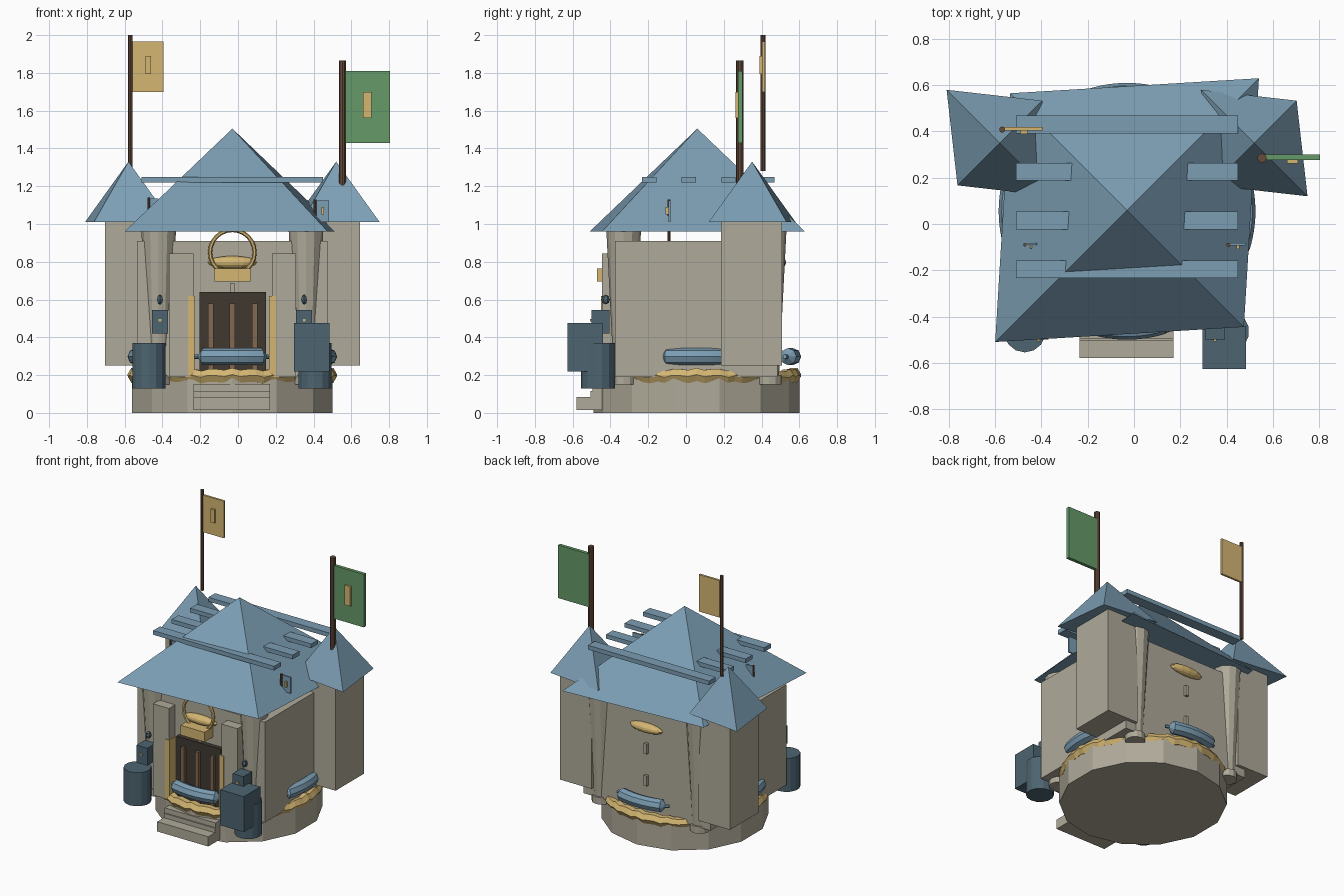
import bpy, bmesh, math
from mathutils import Vector, Matrix

if "Cube" in bpy.data.objects:
    bpy.data.objects.remove(bpy.data.objects["Cube"])

CX, CY = -0.03, 0.055   # axis of the building


def mat(name, c):
    m = bpy.data.materials.new(name)
    m.diffuse_color = (*c, 1)
    m.use_nodes = True
    m.node_tree.nodes["Principled BSDF"].inputs["Base Color"].default_value = m.diffuse_color
    return m


STONE = mat("stone", (0.43, 0.40, 0.32))
ROOF = mat("slate_blue", (0.20, 0.34, 0.45))
STEEL = mat("dark_blue", (0.075, 0.13, 0.165))
GOLD = mat("gold", (0.66, 0.47, 0.17))
WOOD = mat("wood", (0.13, 0.07, 0.045))
BAR = mat("light_wood", (0.22, 0.14, 0.08))
DARK = mat("dark_wood", (0.05, 0.04, 0.03))
GREEN = mat("green_cloth", (0.13, 0.32, 0.14))


def finish(name, bm, m, smooth=False):
    bmesh.ops.recalc_face_normals(bm, faces=bm.faces)
    me = bpy.data.meshes.new(name)
    bm.to_mesh(me)
    bm.free()
    me.materials.append(m)
    ob = bpy.data.objects.new(name, me)
    bpy.context.collection.objects.link(ob)
    if smooth:
        for p in me.polygons:
            p.use_smooth = True
    return ob


def box(name, x, y, z, m):
    """Box from (min, max) pairs."""
    bm = bmesh.new()
    bmesh.ops.create_cube(bm, size=1)
    for v in bm.verts:
        v.co = [(a[0] + a[1]) / 2 + c * (a[1] - a[0]) for a, c in zip((x, y, z), v.co)]
    return finish(name, bm, m)


def cyl(name, x, y, z0, z1, r0, r1, n, m, smooth=False):
    bm = bmesh.new()
    bmesh.ops.create_cone(bm, cap_ends=True, segments=n, radius1=r0, radius2=r1, depth=z1 - z0,
                          matrix=Matrix.Translation((x, y, (z0 + z1) / 2)))
    return finish(name, bm, m, smooth)


def ball(name, loc, scale, m, u=12, v=8):
    bm = bmesh.new()
    bmesh.ops.create_uvsphere(bm, u_segments=u, v_segments=v, radius=1,
                              matrix=Matrix.Translation(loc) @ Matrix.Diagonal((*scale, 1)))
    return finish(name, bm, m)


def pyramid(name, x, y, z0, z1, a, b, m):
    """Slightly skewed four-sided roof; a and b are its two half diagonals."""
    bm = bmesh.new()
    base = [bm.verts.new((x + dx, y + dy, z0)) for dx, dy in ((-a, a), (-b, -b), (a, -a), (b, b))]
    top = bm.verts.new((x, y, z1))
    bm.faces.new(base)
    for i in range(4):
        bm.faces.new((base[i], base[(i + 1) % 4], top))
    return finish(name, bm, m)


def arc_tube(name, mid, half, R, radius, height, steps, sides, m, smooth=False):
    """Tube bent around the building axis; radius and height are functions of t in -1..1."""
    bm = bmesh.new()
    rings = []
    for i in range(steps + 1):
        t = 2 * i / steps - 1
        a = mid + t * half
        ring = []
        for k in range(sides):
            q = math.tau * k / sides
            d = R + radius(t) * math.cos(q)
            ring.append(bm.verts.new((CX + d * math.cos(a), CY + d * math.sin(a),
                                      height(t) + radius(t) * math.sin(q))))
        rings.append(ring)
    for r, s in zip(rings, rings[1:]):
        for k in range(sides):
            bm.faces.new((r[k], r[(k + 1) % sides], s[(k + 1) % sides], s[k]))
    bm.faces.new(rings[0])
    bm.faces.new(rings[-1])
    return finish(name, bm, m, smooth)


# Plinth and steps
cyl("plinth", CX, CY, 0, 0.19, 0.545, 0.545, 14, STONE)
box("step_lower", (-0.235, 0.17), (-0.58, -0.44), (0.015, 0.085), STONE)
box("step_middle", (-0.235, 0.17), (-0.505, -0.40), (0.085, 0.117), STONE)
box("step_upper", (-0.235, 0.17), (-0.495, -0.36), (0.117, 0.152), STONE)

# Hall and side towers
box("hall", (-0.535, 0.475), (-0.375, 0.485), (0.19, 0.91), STONE)
for side, x in (("left", -0.58), ("right", 0.52)):
    box(side + "_tower", (x - 0.125, x + 0.125), (0.185, 0.508), (0.25, 1.01), STONE)
    pyramid(side + "_tower_roof", x, 0.35, 1.01, 1.33, 0.23, 0.183, ROOF)

# Flared columns at the four corners
for x in (-0.42, 0.36):
    for y in (-0.33, 0.44):
        cyl("column_foot", x, y, 0.15, 0.20, 0.066, 0.066, 12, STONE)
        cyl("column", x, y, 0.19, 0.97, 0.052, 0.092, 12, STONE)

# Main roof and battens
pyramid("main_roof", CX, 0.06, 0.96, 1.505, -0.505, 0.57, ROOF)
for y in (-0.195, 0.015, 0.225, 0.43):
    box("roof_batten", (-0.51, 0.45), (y - 0.038, y + 0.038), (1.22, 1.25), ROOF)

# Padded swags around the plinth
for i in range(4):
    a = i * math.pi / 2
    arc_tube("blue_swag", a, 0.41, 0.51,
             lambda t: 0.045 if abs(t) < 0.85 else 0.012, lambda t: 0.298, 16, 8, ROOF)
    arc_tube("gold_swag", a, 0.70, 0.515,
             lambda t: 0.032 + 0.008 * math.cos(t * math.pi / 2) - 0.012 * (abs(t) > 0.95),
             lambda t: 0.185 + 0.012 * math.cos(t * 1.5) + 0.006 * math.cos(t * 22), 18, 6, GOLD)

# Entrance: door, bars, jambs, pilasters
box("door", (-0.205, 0.148), (-0.405, -0.36), (0.2, 0.64), DARK)
for x in (-0.145, -0.03, 0.088):
    box("door_bar", (x - 0.014, x + 0.014), (-0.425, -0.39), (0.2, 0.58), BAR)
for x in (-0.247, 0.183):
    box("door_jamb", (x - 0.018, x + 0.018), (-0.45, -0.37), (0.19, 0.62), GOLD)
for x in (-0.30, 0.243):
    box("pilaster", (x - 0.064, x + 0.064), (-0.445, -0.36), (0.19, 0.845), STONE)
box("door_plaque", (-0.125, 0.065), (-0.472, -0.37), (0.695, 0.765), GOLD)

# Hoop above the door
bpy.ops.mesh.primitive_torus_add(location=(CX, -0.405, 0.85), rotation=(math.pi / 2, 0, 0),
                                 major_radius=0.118, minor_radius=0.011,
                                 major_segments=24, minor_segments=6)
hoop = bpy.context.object
hoop.name = "door_hoop"
hoop.data.materials.append(GOLD)

# Lens ornaments and slits on front and back walls
for y in (-0.38, 0.49):
    ball("wall_lens", (CX, y, 0.797), (0.13, 0.04, 0.034), GOLD)
    for z in (0.65, 0.42):
        box("wall_slit", (CX - 0.012, CX + 0.012), (y - 0.015, y + 0.015),
            (z - 0.037, z + 0.037), STONE)

# Lanterns on the front columns
for x in (-0.413, 0.35):
    box("lantern", (x - 0.043, x + 0.043), (-0.50, -0.405), (0.42, 0.545), STEEL)
    box("lantern_stud", (x - 0.007, x + 0.007), (-0.507, -0.49), (0.483, 0.497), GOLD)
    ball("lantern_knob", (x, -0.425, 0.6), (0.018, 0.022, 0.026), STEEL, 6, 4)

# Barrels and crate
cyl("left_barrel", -0.472, -0.465, 0.13, 0.37, 0.09, 0.09, 14, STEEL)
cyl("right_barrel", 0.408, -0.465, 0.13, 0.37, 0.09, 0.09, 14, STEEL)
box("crate", (0.297, 0.485), (-0.627, -0.44), (0.22, 0.475), STEEL)


# Banners: pole, cloth and emblem
def banner(name, px, py, pz, r, x, z, ex, ez, cloth, pole, emblem):
    cyl(name + "_pole", px, py, *pz, r, r, 10, pole)
    t = r * 0.6
    box(name + "_cloth", x, (py + 0.003 - t, py + 0.003 + t), z, cloth)
    box(name + "_emblem", ex, (py - t - 0.012, py), ez, emblem)


banner("tall_banner", -0.57, 0.408, (1.28, 2.0), 0.013,
       (-0.56, -0.395), (1.70, 1.965), (-0.49, -0.46), (1.795, 1.89), GOLD, WOOD, GOLD)
banner("wide_banner", 0.553, 0.285, (1.2, 1.865), 0.02,
       (0.565, 0.805), (1.43, 1.81), (0.662, 0.708), (1.56, 1.70), GREEN, WOOD, GOLD)
banner("left_pennant", -0.472, -0.09, (0.90, 1.14), 0.007,
       (-0.468, -0.42), (1.04, 1.135), (-0.45, -0.44), (1.075, 1.105), ROOF, WOOD, GOLD)
banner("right_pennant", 0.408, -0.09, (0.90, 1.13), 0.009,
       (0.412, 0.482), (1.01, 1.125), (0.443, 0.456), (1.05, 1.09), ROOF, WOOD, GOLD)
